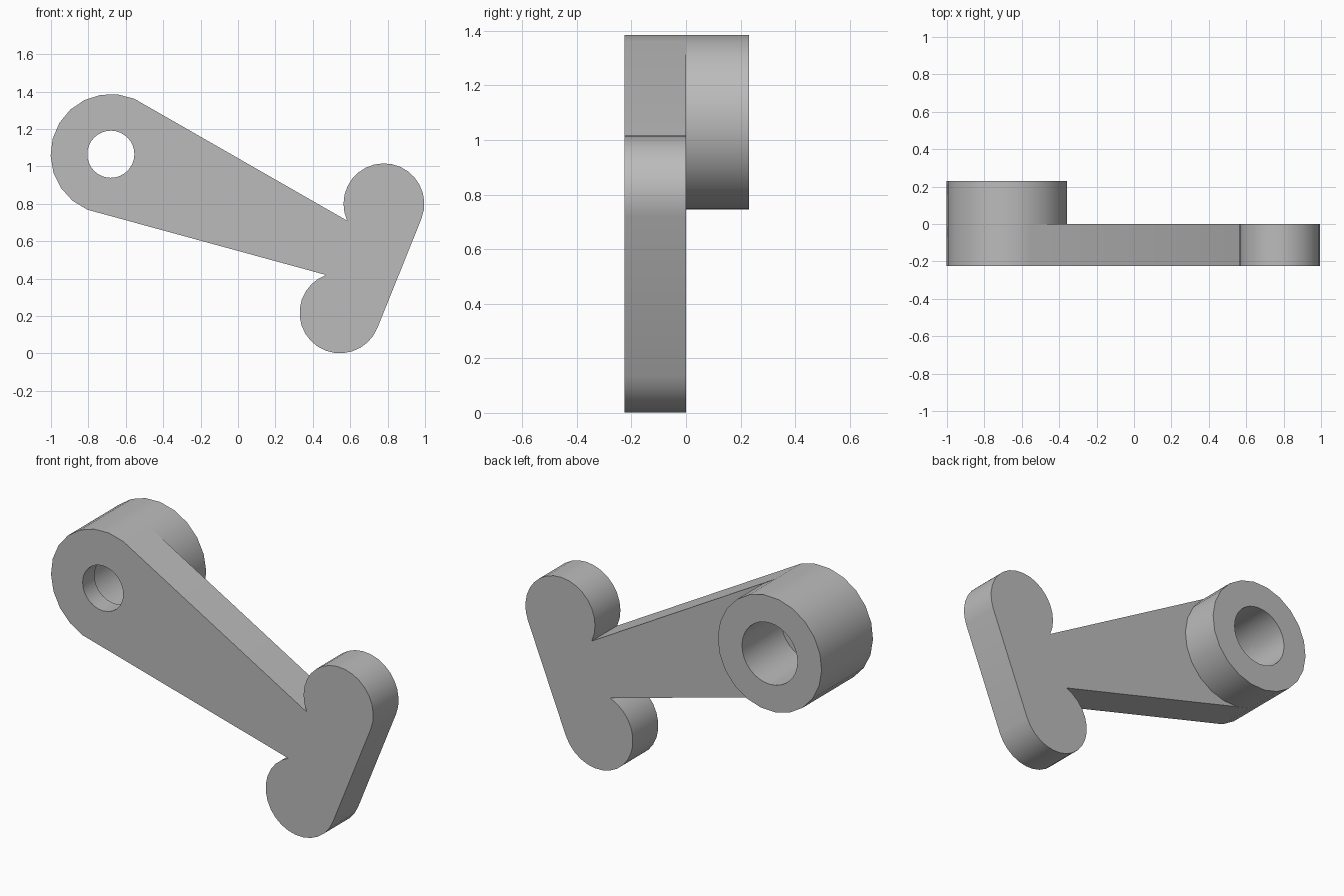
import bpy, bmesh
from math import sin, cos, radians, atan2, degrees, hypot

cube = bpy.data.objects.get("Cube")
if cube:
    bpy.data.objects.remove(cube)

grey = bpy.data.materials.new("plain grey")
grey.use_nodes = True
colour = (0.5, 0.5, 0.5, 1)
grey.diffuse_color = colour
grey.node_tree.nodes["Principled BSDF"].inputs["Base Color"].default_value = colour

FRONT, STEP, MIDDLE, BACK = -0.225, -0.12, 0.0, 0.23
HUB, HUB_R = (-0.68, 1.065), 0.322
HOLE_R, BORE_R = 0.126, 0.172
HEEL, TOE, FOOT_R = (0.545, 0.217), (0.78, 0.8), 0.216


def arc(centre, radius, start, end, steps):
    """Points along an arc, angles in degrees."""
    angles = [radians(start + (end - start) * i / steps) for i in range(steps + 1)]
    return [(centre[0] + radius * cos(a), centre[1] + radius * sin(a)) for a in angles]


def extrude(name, outline, y0, y1):
    """Solid made by pushing an x-z outline from y0 to y1."""
    bm = bmesh.new()
    face = bm.faces.new([bm.verts.new((x, y0, z)) for x, z in outline])
    new = bmesh.ops.extrude_face_region(bm, geom=[face])["geom"]
    verts = [v for v in new if isinstance(v, bmesh.types.BMVert)]
    bmesh.ops.translate(bm, verts=verts, vec=(0, y1 - y0, 0))
    bmesh.ops.recalc_face_normals(bm, faces=bm.faces)
    mesh = bpy.data.meshes.new(name)
    bm.to_mesh(mesh)
    bm.free()
    mesh.materials.append(grey)
    obj = bpy.data.objects.new(name, mesh)
    bpy.context.collection.objects.link(obj)
    return obj


def disc(name, radius, y0, y1, sides):
    return extrude(name, arc(HUB, radius, 67, 427, sides)[:-1], y0, y1)


def combine(target, tool, operation):
    mod = target.modifiers.new(operation.lower(), "BOOLEAN")
    mod.operation, mod.solver, mod.object = operation, "EXACT", tool
    bpy.context.view_layer.objects.active = target
    bpy.ops.object.modifier_apply(modifier=mod.name)
    bpy.data.objects.remove(tool)


# Arm and forked foot share one outline
side = degrees(atan2(TOE[1] - HEEL[1], TOE[0] - HEEL[0])) - 90
notch_low, notch_high = (0.47, 0.42), (0.585, 0.71)
heel_start = degrees(atan2(notch_low[1] - HEEL[1], notch_low[0] - HEEL[0]))
toe_end = degrees(atan2(notch_high[1] - TOE[1], notch_high[0] - TOE[0])) + 360
outline = (arc(HUB, HUB_R, 67, 247, 11)
           + arc(HEEL, FOOT_R, heel_start, side + 360, 18)
           + arc(TOE, FOOT_R, side, toe_end, 18))
arm = extrude("arm_plate", outline, FRONT, MIDDLE)

# Hub boss behind the arm
boss = disc("hub_boss", HUB_R, MIDDLE, BACK, 22)

# Stepped hole: narrow at the front, wide bore from the back
combine(arm, disc("narrow_cutter", HOLE_R, FRONT - 0.1, MIDDLE + 0.1, 32), "DIFFERENCE")
combine(arm, disc("bore_cutter", BORE_R, STEP, MIDDLE + 0.1, 32), "DIFFERENCE")
combine(boss, disc("boss_cutter", BORE_R, MIDDLE - 0.1, BACK + 0.1, 32), "DIFFERENCE")

# Smooth the rounded walls, keep the rims sharp
for obj in (arm, boss):
    bpy.ops.object.select_all(action="DESELECT")
    obj.select_set(True)
    bpy.context.view_layer.objects.active = obj
    bpy.ops.object.shade_smooth_by_angle(angle=radians(30))
